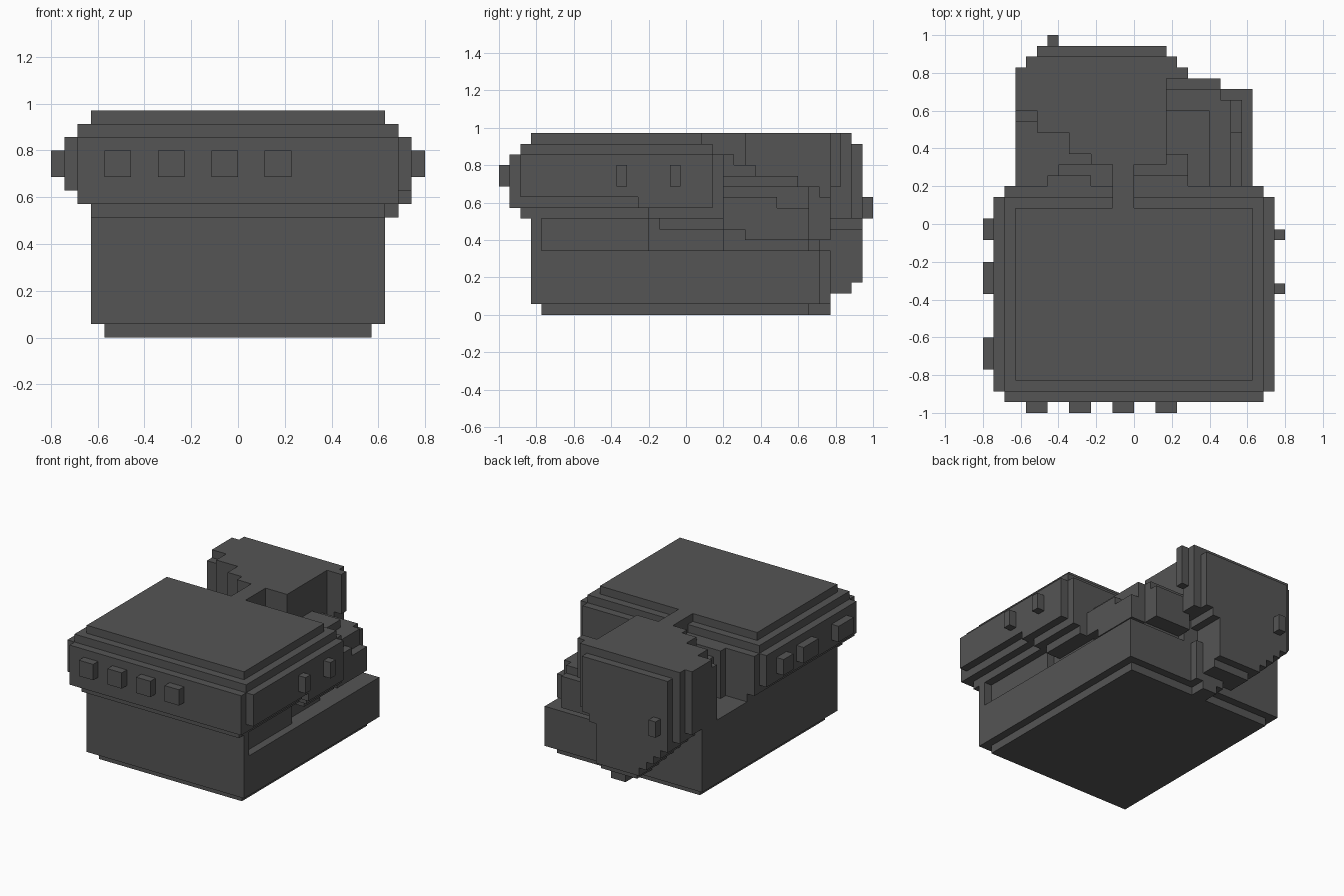
import bpy, bmesh
from mathutils import Vector

U = 2 / 35  # size of one block

cube = bpy.data.objects.get("Cube")
if cube:
    bpy.data.objects.remove(cube, do_unlink=True)

grey = bpy.data.materials.new("dark_grey")
grey.use_nodes = True
colour = (0.09, 0.09, 0.09, 1)
grey.diffuse_color = colour
grey.node_tree.nodes["Principled BSDF"].inputs["Base Color"].default_value = colour


def part(name, boxes):
    """Make one object from boxes given as block ranges: x, y, z."""
    bm = bmesh.new()
    for x, y, z in boxes:
        verts = bmesh.ops.create_cube(bm, size=1)["verts"]
        for v in verts:
            pick = [r[1] if c > 0 else r[0] for c, r in zip(v.co, (x, y, z))]
            v.co = Vector((pick[0] - 14, pick[1] - 17.5, pick[2])) * U
    mesh = bpy.data.meshes.new(name)
    bm.to_mesh(mesh)
    bm.free()
    mesh.materials.append(grey)
    obj = bpy.data.objects.new(name, mesh)
    bpy.context.collection.objects.link(obj)
    return obj


# Lower box with a narrower foot and a small step at the back
part("foot", [((4, 24), (4, 29), (0, 1)), ((13, 15), (29, 31), (0, 1))])
part("lower_body", [((3, 25), (3, 30), (1, 6)), ((12, 16), (30, 31), (1, 6))])

# Upper walls, set back on the left side to leave a long groove
part("upper_body", [
    ((3, 25), (3, 4), (6, 10)),
    ((3, 24), (3, 14), (6, 10)),
    ((3, 23), (3, 21), (6, 10)),
    ((3, 17), (21, 30), (6, 9)),
    ((8, 22), (21, 29), (6, 9)),
])

# Stepped overhanging cap
part("cap", [
    ((3, 25), (2, 21), (9, 10)),
    ((24, 26), (14, 21), (9, 10)),
    ((23, 25), (15, 21), (8, 9)),
    ((2, 26), (2, 21), (10, 15)),
    ((2, 26), (1, 20), (10, 15)),
    ((1, 27), (2, 20), (11, 15)),
    ((26, 27), (13, 20), (10, 11)),
    ((2, 26), (2, 20), (15, 16)),
    ((3, 25), (3, 19), (16, 17)),
])

# Small raised blocks around the cap
part("front_studs", [((x, x + 2), (0, 1), (12, 14)) for x in range(4, 17, 4)])
part("left_studs", [((27, 28), (y, y + 1), (12, 14)) for y in (11, 16)])
part("right_studs", [((0, 1), y, (12, 14)) for y in ((4, 7), (11, 14), (16, 18))])

# Neck joining cap and tower
part("neck", [
    ((12, 14), (19, 25), (9, 17)),
    ((7, 12), (20, 23), (9, 14)),
    ((6, 10), (20, 22), (9, 15)),
    ((14, 19), (20, 22), (9, 15)),
    ((14, 18), (21, 24), (9, 14)),
    ((17, 19), (22, 24), (9, 14)),
])

# Rear tower with stepped corners
tower = [((x0, 17), (y, 33), (9, 17))
         for x0, y in ((5, 26), (8, 24), (10, 23))]
tower += [
    ((3, 17), (28, 32), (9, 17)),
    ((4, 18), (31, 33), (9, 17)),
    ((18, 19), (31, 32), (12, 17)),
    ((3, 9), (27, 28), (9, 16)),
    ((5, 17), (33, 34), (9, 16)),
]
part("tower", tower)

# Hanging rear wall whose underside climbs in stairs
hang = []
for x in range(3, 17):
    low = max(2, 12 - x) if x < 15 else x - 7
    back = 32 if x < 4 else 33
    hang.append(((x, x + 1), (30, back), (low, 10)))
    if x >= 5:
        hang.append(((x, x + 1), (33, 34), (max(3, low), 10)))
part("tower_hanging_wall", hang)
part("rear_stud", [((6, 7), (34, 35), (9, 11))])

# Rounded stepped block beside the tower
part("side_mound", [
    ((17, 21), (21, 28), (8, 13)),
    ((17, 22), (21, 30), (8, 12)),
    ((17, 22), (23, 31), (7, 11)),
    ((17, 23), (21, 29), (8, 12)),
    ((17, 24), (23, 29), (7, 10)),
    ((17, 24), (21, 26), (8, 11)),
])
